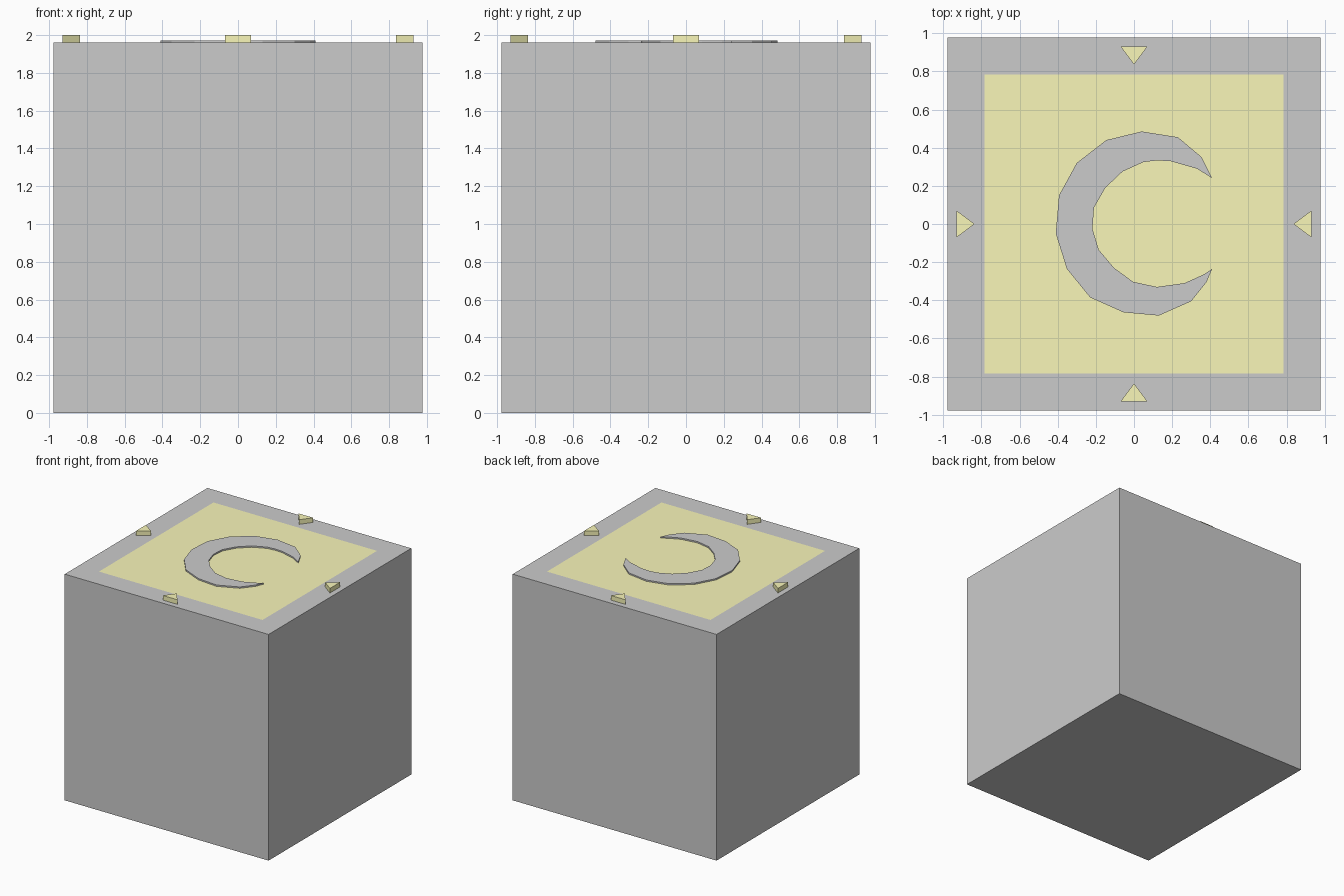
import bpy, bmesh
from math import pi
from mathutils import Matrix, Vector

if "Cube" in bpy.data.objects:
    bpy.data.objects.remove(bpy.data.objects["Cube"])

HALF, HEIGHT = 0.977, 1.96      # block half width and height
STRIPE, PANEL = 0.293, 0.784    # half widths of stripes and top panel


def material(name, rgb):
    m = bpy.data.materials.new(name)
    m.diffuse_color = (*rgb, 1)
    m.use_nodes = True
    m.node_tree.nodes["Principled BSDF"].inputs["Base Color"].default_value = m.diffuse_color
    return m


dark = material("dark_grey", (0.517, 0.517, 0.517))
yellow = material("yellow", (0.95, 0.93, 0.485))
grey = material("light_grey", (0.8, 0.8, 0.8))


def add_object(name, bm, mats):
    bmesh.ops.recalc_face_normals(bm, faces=bm.faces)
    mesh = bpy.data.meshes.new(name)
    bm.to_mesh(mesh)
    bm.free()
    for m in mats:
        mesh.materials.append(m)
    obj = bpy.data.objects.new(name, mesh)
    bpy.context.collection.objects.link(obj)
    return obj


def extrude_outline(name, points, z0, z1, mat):
    bm = bmesh.new()
    face = bm.faces.new([bm.verts.new((x, y, z0)) for x, y in points])
    ext = bmesh.ops.extrude_face_region(bm, geom=[face])
    top = [g for g in ext["geom"] if isinstance(g, bmesh.types.BMVert)]
    bmesh.ops.translate(bm, verts=top, vec=(0, 0, z1 - z0))
    if not any(face.is_valid and f == face for f in bm.faces):
        bmesh.ops.holes_fill(bm, edges=bm.edges)
    return add_object(name, bm, [mat])


# Block: cut along the colour borders, then coloured face by face
bm = bmesh.new()
bmesh.ops.create_cube(bm, size=1, matrix=Matrix.Translation((0, 0, HEIGHT / 2))
                      @ Matrix.Diagonal((2 * HALF, 2 * HALF, HEIGHT, 1)))
for axis in (Vector((1, 0, 0)), Vector((0, 1, 0))):
    for d in (-PANEL, -STRIPE, STRIPE, PANEL):
        bmesh.ops.bisect_plane(bm, geom=bm.verts[:] + bm.edges[:] + bm.faces[:],
                               plane_co=axis * d, plane_no=axis)
for f in bm.faces:
    c = f.calc_center_median()
    if c.z > HEIGHT - 0.01 and max(abs(c.x), abs(c.y)) < PANEL:
        f.material_index = 2
    elif min(abs(c.x), abs(c.y)) < STRIPE:
        f.material_index = 1
add_object("striped_block", bm, [grey, dark, yellow])

# Thin raised crescent on the top panel
outer = [(0.41, 0.24), (0.355, 0.35), (0.23, 0.455), (0.04, 0.485), (-0.145, 0.44),
         (-0.30, 0.32), (-0.393, 0.15), (-0.41, -0.05), (-0.352, -0.235), (-0.23, -0.385),
         (-0.055, -0.463), (0.13, -0.48), (0.30, -0.405), (0.38, -0.305), (0.41, -0.235)]
inner = [(0.365, -0.265), (0.265, -0.31), (0.12, -0.33), (-0.005, -0.303), (-0.105, -0.23),
         (-0.185, -0.135), (-0.218, -0.025), (-0.21, 0.085), (-0.15, 0.19), (-0.06, 0.275),
         (0.05, 0.325), (0.12, 0.333), (0.19, 0.33), (0.33, 0.29)]
extrude_outline("raised_crescent", outer + inner, HEIGHT, HEIGHT + 0.012, grey)

# Four small pointers on the rim, aimed at the centre
for i, side in enumerate(("front", "right", "back", "left")):
    pointer = extrude_outline(side + "_pointer", [(-0.07, -0.93), (0.07, -0.93), (0, -0.836)],
                              HEIGHT, 2.0, yellow)
    pointer.rotation_euler.z = i * pi / 2
